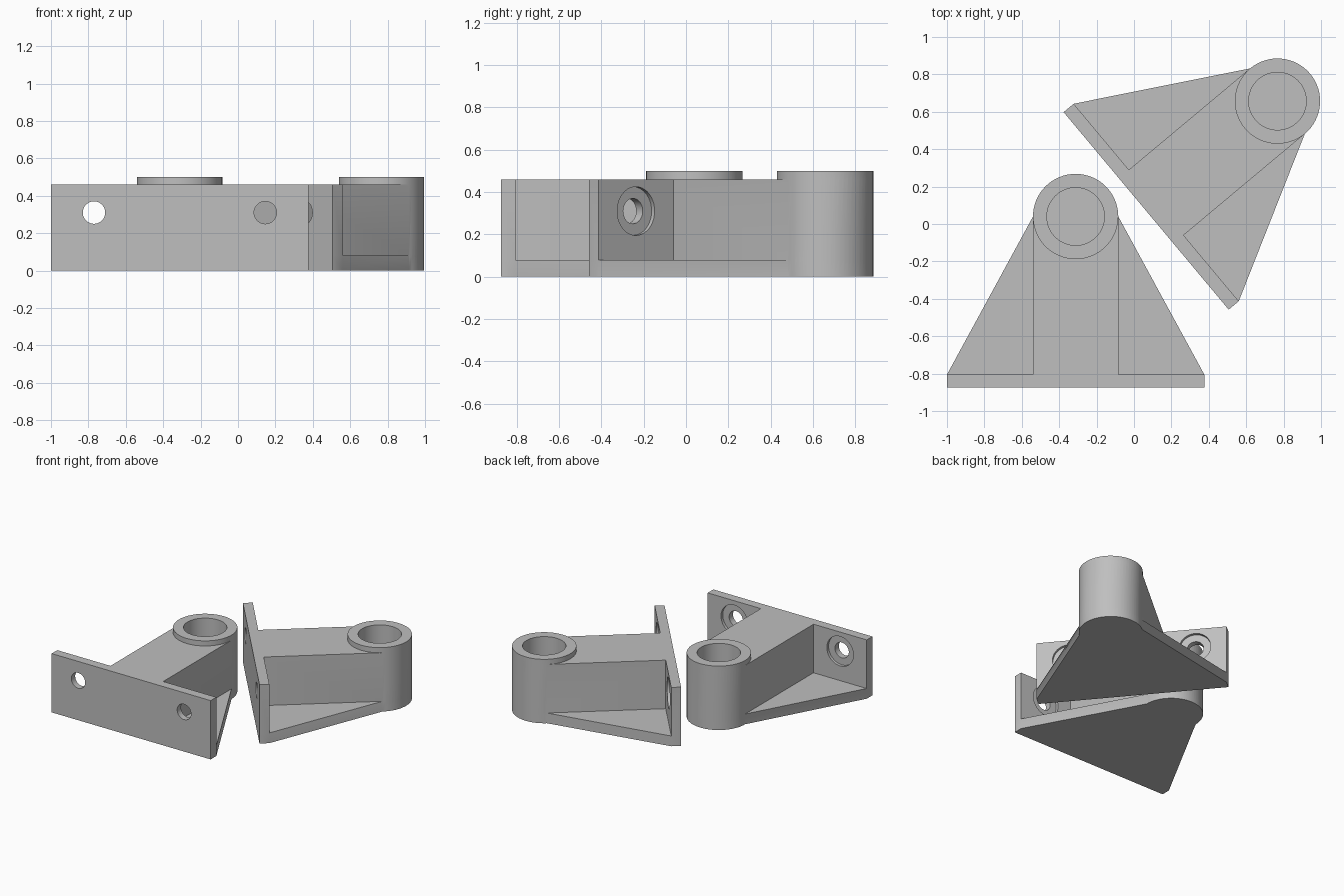
import bpy, bmesh, math
from mathutils import Matrix, Vector

if "Cube" in bpy.data.objects:
    bpy.data.objects.remove(bpy.data.objects["Cube"])

grey = bpy.data.materials.new("light_grey")
grey.diffuse_color = (0.52, 0.52, 0.52, 1)
grey.use_nodes = True
grey.node_tree.nodes["Principled BSDF"].inputs["Base Color"].default_value = grey.diffuse_color

R, BORE = 0.228, 0.154           # boss and bore radii
HALF = 0.688                     # half width of the mounting plate
FRONT, BACK = -0.915, -0.845     # plate faces, measured from the boss centre
BASE, TOP, RIM = 0.08, 0.46, 0.50
HOLE_X, HOLE_Z = 0.458, 0.31
SEG = 64


def prism(name, outline, z0, z1):
    """Extrude a counter-clockwise outline from z0 to z1."""
    bm = bmesh.new()
    face = bm.faces.new([bm.verts.new((x, y, z0)) for x, y in outline])
    new = bmesh.ops.extrude_face_region(bm, geom=[face])["geom"]
    bmesh.ops.translate(bm, vec=(0, 0, z1 - z0),
                        verts=[v for v in new if isinstance(v, bmesh.types.BMVert)])
    bmesh.ops.recalc_face_normals(bm, faces=bm.faces)
    mesh = bpy.data.meshes.new(name)
    bm.to_mesh(mesh)
    bm.free()
    mesh.materials.append(grey)
    obj = bpy.data.objects.new(name, mesh)
    bpy.context.collection.objects.link(obj)
    return obj


def circle(r, a0=0.0, a1=2 * math.pi, n=SEG, closed=True):
    count = n if closed else n + 1
    return [(r * math.cos(a0 + (a1 - a0) * i / n),
             r * math.sin(a0 + (a1 - a0) * i / n)) for i in range(count)]


def combine(target, tool, operation):
    """Apply a boolean and discard the tool."""
    mod = target.modifiers.new("combine", 'BOOLEAN')
    mod.operation, mod.solver, mod.object = operation, 'EXACT', tool
    bpy.context.view_layer.update()
    bpy.context.view_layer.objects.active = target
    bpy.ops.object.modifier_apply(modifier=mod.name)
    bpy.data.objects.remove(tool)


def bracket(name, x, y, degrees):
    arc = circle(R, 0, math.pi, SEG // 2, closed=False)
    plate = [(-HALF, BACK), (-HALF, FRONT), (HALF, FRONT), (HALF, BACK)]
    # tapered base flange
    obj = prism(name, plate + arc, 0, BASE)
    # mounting plate with the central web
    web = prism("web", plate + [(R, BACK)] + arc + [(-R, BACK)], 0, TOP)
    combine(obj, web, 'UNION')
    # round boss with a blind bore
    combine(obj, prism("boss", circle(R), 0, RIM), 'UNION')
    combine(obj, prism("bore", circle(BORE), BASE, RIM + 0.1), 'DIFFERENCE')
    # screw holes, counterbored from the inner side
    for side in (-1, 1):
        for r, y0, y1 in ((0.06, FRONT - 0.05, BACK + 0.05),
                          (0.115, BACK - 0.022, BACK + 0.05)):
            cutter = prism("screw_hole", circle(r, n=40), -y1, -y0)
            cutter.data.transform(
                Matrix.Translation(Vector((side * HOLE_X, 0, HOLE_Z)))
                @ Matrix.Rotation(math.pi / 2, 4, 'X'))
            combine(obj, cutter, 'DIFFERENCE')
    obj.location = (x, y, 0)
    obj.rotation_euler.z = math.radians(degrees)
    bpy.ops.object.select_all(action='DESELECT')
    obj.select_set(True)
    bpy.context.view_layer.objects.active = obj
    bpy.ops.object.shade_smooth_by_angle(angle=math.radians(30))


bracket("left_bracket", -0.312, 0.04, 0)
bracket("right_bracket", 0.767, 0.657, -50.1)
